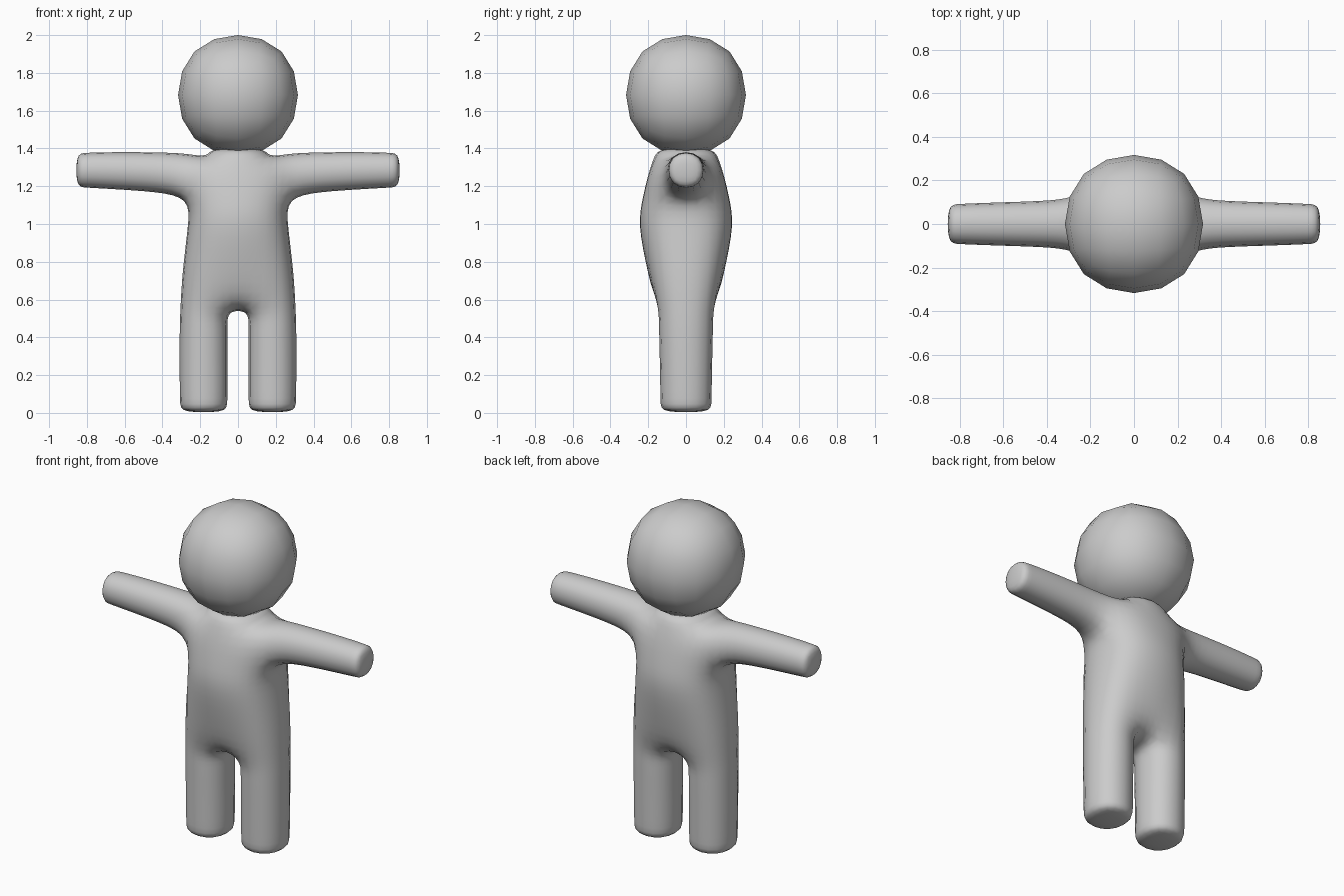
import bpy
import bmesh

if "Cube" in bpy.data.objects:
    bpy.data.objects.remove(bpy.data.objects["Cube"])

grey = bpy.data.materials.new("plain_grey")
grey.diffuse_color = (0.6, 0.6, 0.6, 1.0)
grey.use_nodes = True
grey.node_tree.nodes["Principled BSDF"].inputs["Base Color"].default_value = grey.diffuse_color


def finish(name, bm):
    """Turn a control cage into a smooth subdivided object."""
    bmesh.ops.recalc_face_normals(bm, faces=bm.faces[:])
    for f in bm.faces:
        f.smooth = True
    mesh = bpy.data.meshes.new(name)
    bm.to_mesh(mesh)
    bm.free()
    mesh.materials.append(grey)
    obj = bpy.data.objects.new(name, mesh)
    bpy.context.collection.objects.link(obj)
    sub = obj.modifiers.new("smooth", 'SUBSURF')
    sub.levels = sub.render_levels = 2
    return obj


# Body rows, bottom to top: inner z, outer z, inner x, outer x, inner y, outer y
ROWS = [
    (0.000, 0.000, 0.050, 0.314, 0.145, 0.145),  # soles
    (0.045, 0.045, 0.044, 0.319, 0.147, 0.147),
    (0.280, 0.280, 0.044, 0.321, 0.151, 0.151),
    (0.460, 0.460, 0.044, 0.320, 0.156, 0.156),
    (0.535, 0.550, 0.048, 0.316, 0.152, 0.160),  # crotch
    (0.740, 0.740, 0.075, 0.305, 0.203, 0.165),  # hips
    (1.000, 1.000, 0.110, 0.269, 0.260, 0.155),  # belly
    (1.130, 1.130, 0.120, 0.260, 0.235, 0.135),  # armpit
    (1.360, 1.385, 0.165, 0.270, 0.182, 0.120),  # shoulder
    (1.405, 1.405, 0.165, 0.270, 0.160, 0.120),  # neck
]
ARM_ROW = 7
# Cells of the cage: two legs, a three-wide torso and a centre neck
cells = {(c, k) for c in (0, 2) for k in range(4)}
cells |= {(c, k) for c in range(3) for k in range(4, 8)}
cells.add((1, 8))

bm = bmesh.new()
verts = {}


def corner(i, s, k):
    if (i, s, k) not in verts:
        zi, zo, xi, xo, yi, yo = ROWS[k]
        inner = i in (1, 2)
        side = -1 if i < 2 else 1
        verts[i, s, k] = bm.verts.new(
            (side * (xi if inner else xo), s * (yi if inner else yo), zi if inner else zo))
    return verts[i, s, k]


def quad(*keys):
    bm.faces.new([corner(*key) for key in keys])


for c, k in sorted(cells):
    for s in (-1, 1):  # front and back
        quad((c, s, k), (c + 1, s, k), (c + 1, s, k + 1), (c, s, k + 1))
    for d in (-1, 1):
        i = c if d < 0 else c + 1
        arm_hole = k == ARM_ROW and i in (0, 3)
        if (c + d, k) not in cells and not arm_hole:  # flanks
            quad((i, -1, k), (i, 1, k), (i, 1, k + 1), (i, -1, k + 1))
        h = k if d < 0 else k + 1
        if (c, k + d) not in cells:  # soles, crotch, shoulder tops
            quad((c, -1, h), (c + 1, -1, h), (c + 1, 1, h), (c, 1, h))

# Arms: square loops (x, centre z, half size) bridged from the shoulder openings
ARM = [(0.43, 1.275, 0.114), (0.66, 1.283, 0.107), (0.81, 1.285, 0.100), (0.86, 1.285, 0.097)]
for i, side in ((0, -1), (3, 1)):
    ring = [corner(i, s, k) for s, k in ((-1, 7), (1, 7), (1, 8), (-1, 8))]
    for x, z, a in ARM:
        new = [bm.verts.new((side * x, s * a, z + t * a))
               for s, t in ((-1, -1), (1, -1), (1, 1), (-1, 1))]
        for n in range(4):
            m = (n + 1) % 4
            bm.faces.new((ring[n], ring[m], new[m], new[n]))
        ring = new
    bm.faces.new(ring)
finish("body", bm)

# Head: rounded cube
bm = bmesh.new()
bmesh.ops.create_cube(bm, size=0.756)
bmesh.ops.translate(bm, verts=bm.verts[:], vec=(0, 0, 1.683))
finish("head", bm)
